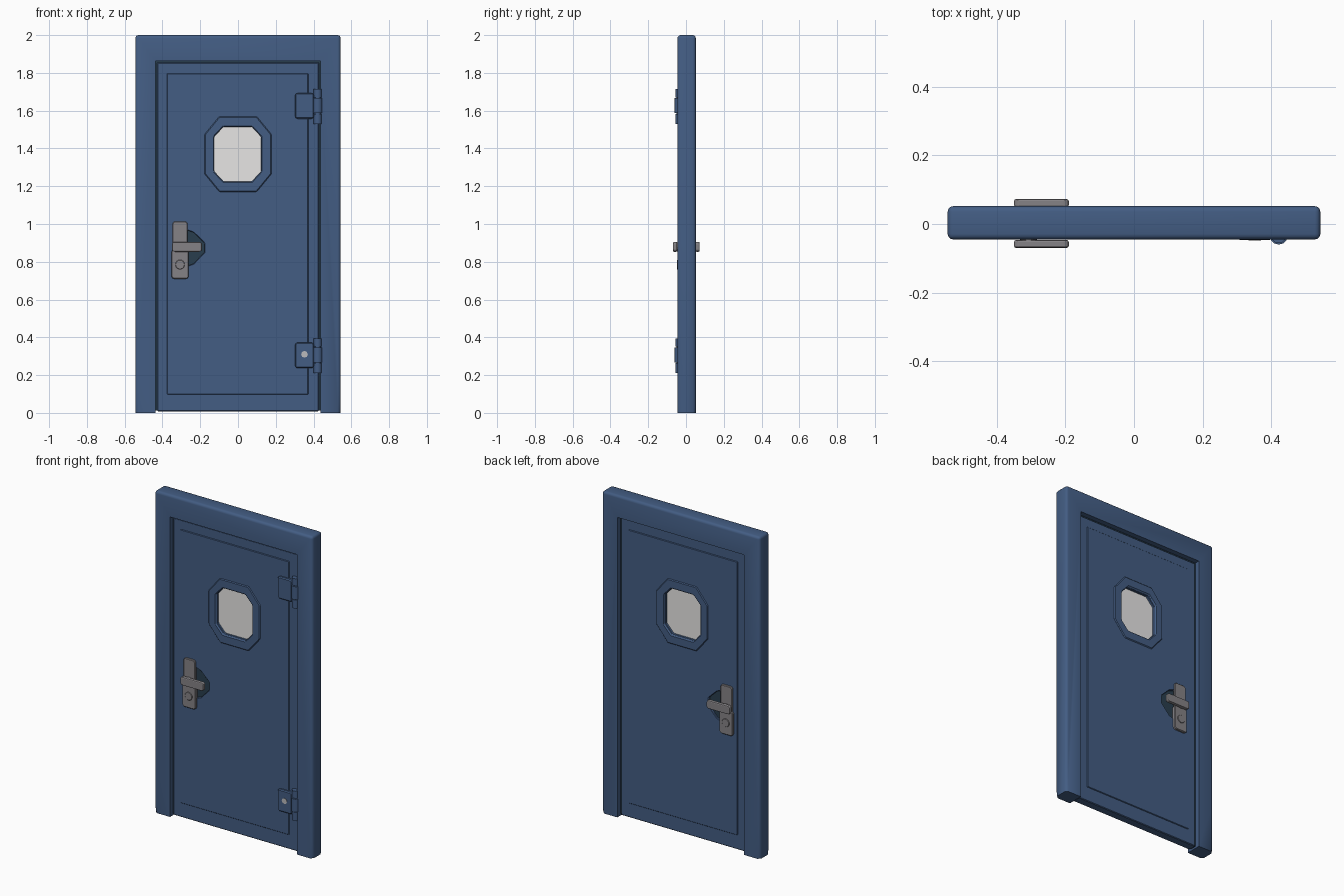
import bpy, bmesh, math
from mathutils import Vector

if "Cube" in bpy.data.objects:
    bpy.data.objects.remove(bpy.data.objects["Cube"])


def material(name, rgb):
    m = bpy.data.materials.new(name)
    m.diffuse_color = (*rgb, 1)
    m.use_nodes = True
    m.node_tree.nodes["Principled BSDF"].inputs["Base Color"].default_value = m.diffuse_color
    return m


BLUE = material("painted blue", (0.056, 0.109, 0.228))
DARK = material("dark recess blue", (0.022, 0.048, 0.075))
GREY = material("handle grey", (0.235, 0.225, 0.238))
WORN = material("bare metal grey", (0.50, 0.50, 0.51))
GLASS = material("pale glass", (0.86, 0.85, 0.84))


def rect(x0, x1, z0, z1):
    return [(x0, z0), (x1, z0), (x1, z1), (x0, z1)]


def octagon(cx, cz, hx, hz, fx, fz):
    """Chamfered rectangle: half sizes hx, hz and half flats fx, fz."""
    return [(cx + x, cz + z) for x, z in
            [(-fx, -hz), (fx, -hz), (hx, -fz), (hx, fz),
             (fx, hz), (-fx, hz), (-hx, fz), (-hx, -fz)]]


def circle(cx, cz, r, n=16):
    return [(cx + r * math.cos(2 * math.pi * i / n),
             cz + r * math.sin(2 * math.pi * i / n)) for i in range(n)]


def prism(name, outline, y0, y1, mat, holes=(), bevel=0.0, segs=1, keep=None):
    """Extrude an xz outline (with holes) along y, then bevel sharp edges."""
    bm = bmesh.new()
    for loop in [outline, *holes]:
        vs = [bm.verts.new((x, y0, z)) for x, z in loop]
        for a, b in zip(vs, vs[1:] + vs[:1]):
            bm.edges.new((a, b))
    bmesh.ops.triangle_fill(bm, use_beauty=True, edges=bm.edges[:], normal=(0, -1, 0))
    ext = bmesh.ops.extrude_face_region(bm, geom=bm.faces[:], use_keep_orig=True)
    moved = [g for g in ext["geom"] if isinstance(g, bmesh.types.BMVert)]
    bmesh.ops.translate(bm, verts=moved, vec=(0, y1 - y0, 0))
    bmesh.ops.recalc_face_normals(bm, faces=bm.faces[:])
    if bevel:
        edges = [e for e in bm.edges if len(e.link_faces) == 2
                 and e.calc_face_angle(0) > 0.5 and (keep is None or keep(e))]
        bmesh.ops.bevel(bm, geom=edges, offset=bevel, segments=segs,
                        profile=0.5, affect='EDGES', clamp_overlap=True)
    me = bpy.data.meshes.new(name)
    bm.to_mesh(me)
    bm.free()
    me.materials.append(mat)
    ob = bpy.data.objects.new(name, me)
    bpy.context.collection.objects.link(ob)
    return ob


def smooth(ob):
    bpy.ops.object.select_all(action='DESELECT')
    ob.select_set(True)
    bpy.context.view_layer.objects.active = ob
    bpy.ops.object.shade_smooth_by_angle(angle=math.radians(35))


def u_shape(ox, oz, ix, iz, z0):
    return [(-ox, z0), (-ix, z0), (-ix, iz), (ix, iz),
            (ix, z0), (ox, z0), (ox, oz), (-ox, oz)]


# Door surround: rounded outside edges, open at the floor
smooth(prism("door_frame", u_shape(0.543, 2.0, 0.436, 1.864, 0), -0.045, 0.052, BLUE,
             bevel=0.016, segs=3,
             keep=lambda e: max(v.co.z for v in e.verts) > 0.01
             and all(abs(v.co.x) > 0.5 for v in e.verts)))
# Dark seal closing the gap between frame and leaf
prism("door_seal", u_shape(0.442, 1.87, 0.42, 1.845, 0.012), -0.017, 0.02, DARK)

# Door leaf, pierced for the window and the finger recesses
WC = 1.37
opening = octagon(-0.002, WC, 0.124, 0.144, 0.076, 0.092)
recess = [(-0.29, 0.77), (-0.235, 0.79), (-0.178, 0.85),
          (-0.178, 0.90), (-0.235, 0.955), (-0.29, 0.975)]
prism("door_leaf", rect(-0.428, 0.428, 0.008, 1.855), -0.025, 0.028, BLUE,
      holes=[opening, recess], bevel=0.004)
prism("recess_back", recess, -0.018, 0.021, DARK)
prism("window_glass", octagon(-0.002, WC, 0.126, 0.146, 0.078, 0.094),
      -0.01, 0.012, GLASS)

# Parts on both faces of the leaf (s = -1 front, +1 back)
for s, side in ((-1, "front"), (1, "back")):
    def layer(name, outline, a, b, mat, **kw):
        off = 0.0015
        return prism(f"{side}_{name}", outline, off + s * a, off + s * b, mat, **kw)

    layer("raised_panel", rect(-0.376, 0.372, 0.098, 1.797), 0.024, 0.032, BLUE,
          holes=[opening, recess], bevel=0.003)
    layer("window_surround", octagon(0, WC, 0.178, 0.2, 0.099, 0.104), 0.03, 0.04, BLUE,
          holes=[octagon(-0.002, WC, 0.124, 0.144, 0.076, 0.092)], bevel=0.005)
    # Handle: back plate, raised lower plate, lock and lever
    layer("handle_plate", octagon(-0.307, 0.862, 0.04, 0.152, 0.03, 0.142),
          0.024, 0.043, GREY, bevel=0.004)
    layer("handle_lower_plate", octagon(-0.307, 0.787, 0.046, 0.077, 0.036, 0.067),
          0.024, 0.046, GREY, bevel=0.004)
    layer("lock_cylinder", circle(-0.307, 0.785, 0.025), 0.04, 0.05, GREY, bevel=0.002)
    layer("handle_lever", octagon(-0.27, 0.879, 0.08, 0.026, 0.07, 0.018),
          0.048, 0.071, GREY, bevel=0.006, segs=2)
    layer("lever_stem", circle(-0.307, 0.879, 0.024, 12), 0.035, 0.055, GREY)


def barrel(name, x, y, z0, z1, r):
    """Upright hinge barrel."""
    bm = bmesh.new()
    bmesh.ops.create_cone(bm, cap_ends=True, segments=12, radius1=r, radius2=r,
                          depth=z1 - z0)
    bmesh.ops.translate(bm, verts=bm.verts[:], vec=Vector((x, y, (z0 + z1) / 2)))
    me = bpy.data.meshes.new(name)
    bm.to_mesh(me)
    bm.free()
    me.materials.append(BLUE)
    ob = bpy.data.objects.new(name, me)
    bpy.context.collection.objects.link(ob)
    smooth(ob)


# Hinges on the front right
for label, zc in (("upper", 1.625), ("lower", 0.305)):
    prism(f"{label}_hinge_leaf", octagon(0.352, zc, 0.05, 0.068, 0.042, 0.06),
          -0.022, -0.046, BLUE, bevel=0.006)
    for i, (a, b, r) in enumerate(((-0.095, -0.042, 0.022), (-0.038, 0.042, 0.026),
                                   (0.046, 0.09, 0.022))):
        barrel(f"{label}_hinge_barrel_{i + 1}", 0.422, -0.034, zc + a, zc + b, r)
    barrel(f"{label}_hinge_pin", 0.422, -0.034, zc - 0.09, zc + 0.085, 0.015)
prism("lower_hinge_screw", circle(0.352, 0.31, 0.018, 8), -0.044, -0.048, WORN)
